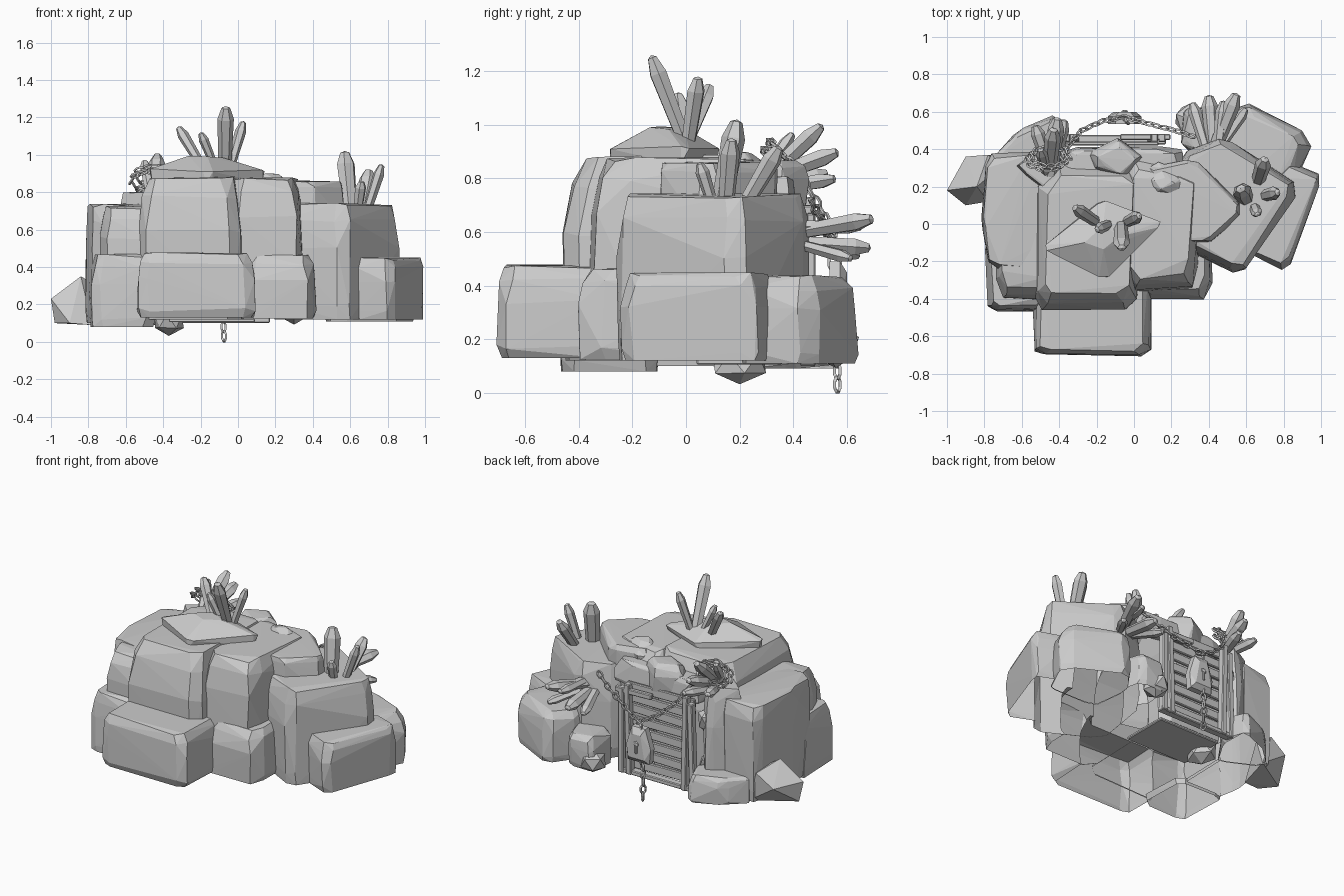
import bpy, bmesh, math, random
from mathutils import Vector, Matrix

if "Cube" in bpy.data.objects:
    bpy.data.objects.remove(bpy.data.objects["Cube"])

random.seed(4)
MASS = []


def finish(bm, name):
    bmesh.ops.recalc_face_normals(bm, faces=bm.faces[:])
    me = bpy.data.meshes.new(name)
    bm.to_mesh(me)
    bm.free()
    ob = bpy.data.objects.new(name, me)
    bpy.context.collection.objects.link(ob)
    return ob


def hull(pts, name):
    bm = bmesh.new()
    for p in pts:
        bm.verts.new(p)
    bmesh.ops.convex_hull(bm, input=bm.verts[:])
    junk = [v for v in bm.verts if not v.link_faces]
    bmesh.ops.delete(bm, geom=junk, context='VERTS')
    return finish(bm, name)


def rock(name, foot, z0, z1, top=.84, jit=.01, cut=.2, prof=None):
    """Footprint with chamfered corners, stacked in rings and hulled."""
    foot = [Vector(p) for p in foot]
    c = sum(foot, Vector((0, 0))) / len(foot)
    ring = []
    for i, p in enumerate(foot):
        for q in (foot[i - 1], foot[(i + 1) % len(foot)]):
            ring.append(p.lerp(q, cut * random.uniform(.3, 1)))
    pts = []
    for f, s in prof or ((0, .96), (.12, 1), (.62, .995), (.86, (1 + top) / 2 + .02), (1, top)):
        for p in ring:
            q = c + (p - c) * s
            j = [random.uniform(-jit, jit) for _ in range(3)]
            pts.append((q.x + j[0], q.y + j[1], z0 + (z1 - z0) * f + (0 if f == 0 else j[2])))
    ob = hull(pts, name)
    MASS.append(ob)
    return ob


def pebble(name, loc, r):
    bm = bmesh.new()
    bmesh.ops.create_icosphere(bm, subdivisions=1, radius=1)
    rot = Matrix.Rotation(random.uniform(0, 3), 3, 'Z')
    for v in bm.verts:
        p = rot @ v.co * random.uniform(.9, 1.08)
        v.co = Vector(loc) + Vector([p[i] * r[i] for i in range(3)])
    return finish(bm, name)


def crystals(name, items):
    """Six-sided shards: (base, tip, radius)."""
    bm = bmesh.new()
    for base, tip, r in items:
        base, tip = Vector(base), Vector(tip)
        d = tip - base
        q = d.to_track_quat('Z', 'Y')
        rings = []
        for f, s in ((-.15, .8), (.78, 1.05), (.97, .55)):
            rings.append([bm.verts.new(base + d * f + q @ Vector(
                (r * s * math.cos(a * math.pi / 3), .8 * r * s * math.sin(a * math.pi / 3), 0)))
                for a in range(6)])
        end = bm.verts.new(tip)
        bm.faces.new(rings[0])
        for i in range(6):
            k = (i + 1) % 6
            for a, b in zip(rings, rings[1:]):
                bm.faces.new((a[i], a[k], b[k], b[i]))
            bm.faces.new((rings[-1][i], rings[-1][k], end))
    return finish(bm, name)


def chain(name, path, step=.045, L=.034, W=.021, t=.007):
    """Oval links spaced along a polyline, each turned a quarter from the last."""
    path = [Vector(p) for p in path]
    bm = bmesh.new()
    n, along = 0, 0
    for a, b in zip(path, path[1:]):
        d = b - a
        q = d.to_track_quat('X', 'Z')
        while along < d.length:
            m = Matrix.Translation(a + d.normalized() * along) @ q.to_matrix().to_4x4() \
                @ Matrix.Rotation(math.pi / 4 + n * math.pi / 2, 4, 'X')
            grid = []
            for i in range(8):
                u = (i + .5) * math.pi / 4
                grid.append([bm.verts.new(m @ Vector((
                    (L - t + t * math.cos(w)) * math.cos(u),
                    (W - t + t * math.cos(w)) * math.sin(u), t * math.sin(w))))
                    for w in (0, math.pi / 2, math.pi, 1.5 * math.pi)])
            for i in range(8):
                for j in range(4):
                    bm.faces.new((grid[i][j], grid[(i + 1) % 8][j],
                                  grid[(i + 1) % 8][(j + 1) % 4], grid[i][(j + 1) % 4]))
            n += 1
            along += step
        along -= d.length
    return finish(bm, name)


def plank(name, loc, size, tilt=0):
    bm = bmesh.new()
    bmesh.ops.create_cube(bm, size=1)
    for v in bm.verts:
        v.co = Vector([v.co[i] * size[i] for i in range(3)])
    bmesh.ops.bevel(bm, geom=bm.edges[:], offset=.005, segments=1, affect='EDGES')
    bm.transform(Matrix.Translation(loc) @ Matrix.Rotation(tilt, 4, 'Y'))
    return finish(bm, name)


# Large boulders
rock("rock_mass", [(-.53, -.46), (.02, -.46), (.06, .35), (-.53, .35)], .12, .88, .78)
rock("front_boulder", [(-.54, -.7), (.09, -.7), (.09, -.28), (-.54, -.28)], .13, .47, .86)
rock("front_right_base", [(0, -.4), (.41, -.4), (.41, .1), (0, .2)], .125, .46, .82)
rock("front_right_upper", [(-.05, -.36), (.33, -.34), (.36, .3), (-.05, .38)], .35, .87, .8)
rock("left_boulder", [(-.81, 0), (-.77, -.24), (-.5, -.25), (-.5, .38), (-.78, .38)], .1, .73, .94)
rock("left_front_base", [(-.78, -.47), (-.45, -.47), (-.45, -.1), (-.79, -.1)], .08, .46, .84)
rock("left_front_upper", [(-.74, -.4), (-.45, -.4), (-.45, .3), (-.73, .3)], .3, .72, .82)
rock("right_boulder", [(.17, -.08), (.58, -.28), (.89, .2), (.47, .47), (.26, .38)], .12, .735, .9)
rock("right_low_boulder", [(.6, -.15), (.82, -.26), (1.01, .26), (.8, .34)], .12, .44, .88)
rock("back_right_boulder", [(.45, .48), (.58, .66), (.96, .46), (.85, .2), (.5, .2)], .11, .43, .78)
rock("back_right_step", [(.25, .4), (.27, .62), (.45, .62), (.55, .3)], .12, .33, .8)
rock("back_left_step", [(-.76, .34), (-.62, .5), (-.42, .58), (-.36, .4), (-.5, .2)], .09, .26, .85)
rock("back_left_shoulder", [(-.66, .3), (-.46, .44), (-.38, .36), (-.38, .1)], .12, .8, .8)

# Cap stones and lintel
slab = ((0, .97), (.5, 1), (1, .3))
rock("top_slab", [(-.48, -.13), (-.16, -.3), (.15, 0), (-.18, .13)], .85, .985, prof=slab, cut=.1)
rock("right_cap", [(.17, -.1), (.4, -.1), (.6, .08), (.32, .35), (.05, .3)], .6, .86, .92)
rock("small_cap", [(0, .25), (.12, .33), (.33, .25), (.28, .13), (.1, .13)], .76, .89, prof=slab)
rock("lintel_stone", [(-.24, .38), (-.07, .46), (.06, .36), (-.05, .24), (-.2, .28)], .69, .86, .65)
rock("lintel_block", [(-.4, .15), (.28, .15), (.26, .41), (-.36, .41)], .66, .8, .85)

# Fuse the boulders into one hollow shell that is open underneath
mass = MASS[0]
for other in MASS[1:]:
    mod = mass.modifiers.new("fuse", 'BOOLEAN')
    mod.operation, mod.solver, mod.object = 'UNION', 'EXACT', other
dg = bpy.context.evaluated_depsgraph_get()
fused = bpy.data.meshes.new_from_object(mass.evaluated_get(dg))
mass.modifiers.clear()
mass.data = fused
for other in MASS[1:]:
    bpy.data.objects.remove(other)
bm = bmesh.new()
bm.from_mesh(fused)
under = [f for f in bm.faces if f.normal.z < -.75 and f.calc_center_median().z < .2]
bmesh.ops.delete(bm, geom=under, context='FACES')
bm.to_mesh(fused)
bm.free()

# Loose stones
hull([(-1, .18, .23), (-.98, .2, .1), (-.9, .1, .1), (-.78, .12, .09), (-.72, .36, .1),
      (-.9, .36, .22), (-.84, .2, .35), (-.72, .3, .28), (-.78, .37, .3)], "left_stone")
pebble("door_stone_low", (-.41, .33, .26), (.07, .08, .08))
pebble("door_stone_high", (-.42, .36, .56), (.07, .08, .09))
pebble("right_door_stone", (.3, .56, .17), (.09, .09, .08))
pebble("under_stone", (-.37, .2, .11), (.09, .11, .08))

# Cave floor
plank("cave_floor", (-.14, .2, .115), (.46, .32, .02))

# Plank door with double posts
for i in range(8):
    plank(f"door_plank_{i}", (-.12, .43, .165 + i * .073), (.5, .022, .058), random.uniform(-.02, .02))
for x, h, t in ((.10, .60, .03), (.15, .57, .0), (-.32, .63, -.02), (-.37, .59, .03)):
    plank("door_post", (x, .46, .1 + h / 2), (.038, .045, h), t)
plank("door_top_beam", (.06, .465, .655), (.27, .03, .035), .03)
plank("door_sill", (-.11, .45, .115), (.56, .05, .03))

# Crystal clusters
crystals("top_crystals", [
    ((-.07, -.01, .95), (-.065, -.13, 1.26), .042), ((-.04, .01, .94), (.03, .045, 1.18), .034),
    ((-.2, .01, .95), (-.32, .09, 1.15), .034), ((-.13, 0, .95), (-.2, -.03, 1.12), .03)])
crystals("right_crystals", [
    ((.6, .13, .7), (.57, .19, 1.02), .05), ((.66, .22, .7), (.7, .35, .92), .042),
    ((.69, .15, .7), (.77, .17, .95), .035), ((.64, .1, .7), (.66, .05, .86), .03)])
crystals("back_right_crystals", [
    ((.44, .42, .6), (.55, .7, .65), .042), ((.42, .42, .56), (.4, .69, .54), .042),
    ((.45, .4, .62), (.48, .66, .62), .036), ((.38, .42, .56), (.31, .65, .51), .034),
    ((.48, .44, .55), (.6, .62, .5), .03)])
crystals("back_left_crystals", [
    ((-.45, .3, .8), (-.43, .51, 1.0), .042), ((-.44, .3, .8), (-.41, .57, .9), .042),
    ((-.46, .32, .78), (-.53, .53, .82), .036), ((-.43, .32, .76), (-.37, .56, .8), .036),
    ((-.47, .28, .8), (-.5, .4, .97), .03)])

# Chains: across the door, round the crystals, and hanging below the lock
chain("right_chain", [(-.04, .57, .53), (.1, .53, .59), (.22, .5, .65), (.34, .46, .73)])
chain("left_chain", [(-.06, .57, .53), (-.17, .55, .59), (-.28, .5, .69), (-.35, .42, .82), (-.36, .37, .88)])
loop = [(-.45 + .1 * math.cos(a * math.pi / 5), .36 + .05 * math.sin(a * math.pi / 5),
         .89 - .05 * math.sin(a * math.pi / 5)) for a in range(11)]
chain("crystal_chain", loop)
chain("crystal_chain_lower", [(x - .02, y - .02, z - .03) for x, y, z in loop])
chain("hanging_chain", [(-.07, .57, .28), (-.08, .565, .15), (-.075, .565, .03)], .05, .036, .024, .008)

# Padlock with bevelled plate, keyhole and rivets
lock = [(x, y, z) for x, z in ((-.13, .26), (-.14, .36), (-.1, .49), (0, .49), (.04, .36), (.03, .26))
        for y in (.535, .575)]
lock += [(x, .6, z) for x, z in ((-.11, .29), (-.08, .45), (-.02, .45), (.01, .29))]
hull(lock, "padlock_body")
plank("lock_keyhole", (-.05, .6, .355), (.018, .018, .06))
pebble("lock_keyhole_top", (-.05, .6, .39), (.02, .012, .02))
for x in (-.1, 0):
    pebble("lock_rivet", (x, .585, .31), (.014, .014, .014))
chain("lock_shackle", [(-.05, .555, .49), (-.05, .555, .53)], .06, .05, .04, .009)
